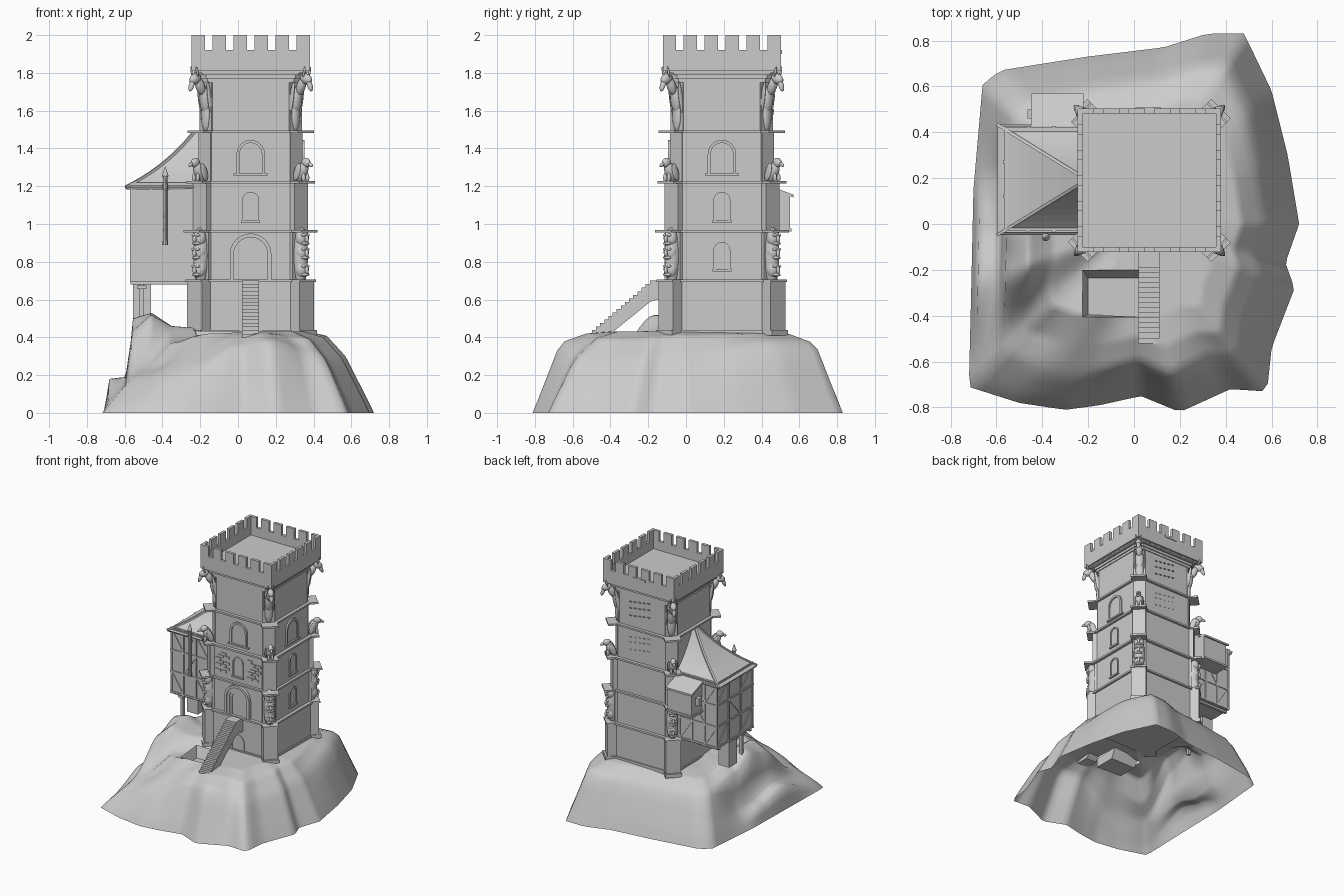
import bpy, bmesh, math
from mathutils import Vector, Matrix

if "Cube" in bpy.data.objects:
    bpy.data.objects.remove(bpy.data.objects["Cube"])

CX, CY = 0.067, 0.19          # tower axis
R2 = math.sqrt(2)

def finish(name, bm, smooth=False):
    bmesh.ops.remove_doubles(bm, verts=bm.verts, dist=1e-5)
    bmesh.ops.recalc_face_normals(bm, faces=bm.faces)
    me = bpy.data.meshes.new(name)
    bm.to_mesh(me); bm.free()
    for p in me.polygons:
        p.use_smooth = smooth
    ob = bpy.data.objects.new(name, me)
    bpy.context.collection.objects.link(ob)
    return ob

def add_box(bm, a, b, m=Matrix()):
    a, b = Vector(a), Vector(b)
    mat = m @ Matrix.Translation((a + b) / 2) @ Matrix.Diagonal((*(b - a), 1))
    bmesh.ops.create_cube(bm, size=1, matrix=mat)

def add_prism(bm, pts, vec):
    f = bm.faces.new([bm.verts.new(p) for p in pts])
    ext = bmesh.ops.extrude_face_region(bm, geom=[f], use_keep_orig=True)
    bmesh.ops.translate(bm, vec=vec, verts=[v for v in ext["geom"] if isinstance(v, bmesh.types.BMVert)])

def add_beam(bm, p, q, w):
    p, q = Vector(p), Vector(q)
    mat = Matrix.Translation((p + q) / 2) @ (q - p).to_track_quat('Z', 'Y').to_matrix().to_4x4()
    bmesh.ops.create_cube(bm, size=1, matrix=mat @ Matrix.Diagonal((w, w, (q - p).length, 1)))

def side(k):                  # local frame of a tower face: x along wall, -y outward
    return Matrix.Translation((CX, CY, 0)) @ Matrix.Rotation(k * math.pi / 2, 4, 'Z')

def interp(keys, t):
    for (a, va), (b, vb) in zip(keys, keys[1:]):
        if a <= t <= b:
            return va + (vb - va) * (t - a) / (b - a)
    return keys[-1][1]

# Rock mound: polar shell with a ramp path on the west side and a sunken pit in front
outline = [(.72, 0), (.67, .3), (.6, .58), (.48, .83), (.32, .83), (.13, .77), (-.2, .73), (-.58, .67),
           (-.66, .61), (-.7, .15), (-.71, -.3), (-.72, -.71), (-.5, -.78), (-.3, -.81), (-.15, -.79), (.03, -.75),
           (.2, -.82), (.42, -.72), (.58, -.73), (.6, -.54), (.7, -.28), (.66, -.17)]

def radius(a):                # straight-edged outline seen from the origin
    d = Vector((math.cos(a), math.sin(a)))
    for p, q in zip(outline, outline[1:] + outline[:1]):
        p, e = Vector(p), Vector(q) - Vector(p)
        den = d.x * e.y - d.y * e.x
        r, u = (p.x * e.y - p.y * e.x) / den, (p.x * d.y - p.y * d.x) / den
        if r > 0 and -1e-6 <= u <= 1 + 1e-6:
            return r

ring_t = [0, .5, .65, .79, .84, .96, 1]
spokes = [(0, (.43, .41, .3, .23, .06)), (50, (.43, .42, .38, .34, .08)), (90, (.43, .42, .36, .31, .09)),
          (140, (.43, .42, .36, .3, .09)), (163, (.45, .47, .4, .15, .06)), (180, (.46, .53, .5, .14, .12)),
          (200, (.46, .52, .43, .19, .18)), (225, (.37, .24, .18, .14, .04)), (247, (.42, .33, .24, .2, .06)),
          (270, (.43, .41, .35, .28, .08)), (285, (.43, .42, .38, .33, .08)), (315, (.43, .39, .28, .22, .06)),
          (360, (.43, .41, .3, .23, .06))]
bm = bmesh.new()
N = 144
levels = [1, .98, .96, .92, .88, .84, .815, .79, .75] + [.72 - .022 * i for i in range(25)]
rows = []
for t in levels:
    row = []
    for i in range(N):
        a = 360 * i / N
        for (a0, h0), (a1, h1) in zip(spokes, spokes[1:]):
            if a0 <= a < a1:
                s = (a - a0) / (a1 - a0)
                s = s * s * (3 - 2 * s)
                hs = [u + (v - u) * s for u, v in zip(h0, h1)]
        r = radius(math.radians(a)) * t
        x, y = r * math.cos(math.radians(a)), r * math.sin(math.radians(a))
        z = interp(list(zip(ring_t, [.43] + hs + [0])), t)
        row.append(bm.verts.new((x, y, z)))
    rows.append(row)
for r0, r1 in zip(rows, rows[1:]):
    for i in range(N):
        j = (i + 1) % N
        bm.faces.new((r0[i], r0[j], r1[j], r1[i]))
bm.faces.new(rows[-1])
PX0, PX1, PY0, PY1 = -.225, .02, -.405, -.2
for co, no in (((PX0, 0, 0), (1, 0, 0)), ((PX1, 0, 0), (1, 0, 0)), ((0, PY0, 0), (0, 1, 0)), ((0, PY1, 0), (0, 1, 0))):
    near = [f for f in bm.faces if PX0 - .05 < f.calc_center_median().x < PX1 + .05
            and PY0 - .05 < f.calc_center_median().y < PY1 + .05]
    geom = near + list({e for f in near for e in f.edges}) + list({v for f in near for v in f.verts})
    bmesh.ops.bisect_plane(bm, geom=geom, plane_co=co, plane_no=no)
inside = [f for f in bm.faces if PX0 < f.calc_center_median().x < PX1 and PY0 < f.calc_center_median().y < PY1]
bmesh.ops.delete(bm, geom=inside, context='FACES')
finish("rock_mound", bm, True)
bm = bmesh.new()
low = [bm.verts.new((x, y, .35)) for x, y in ((PX0 + .025, PY0 + .01), (PX1, PY0), (PX1, PY1 - .035), (PX0 + .025, PY1 - .035))]
top = [bm.verts.new(p) for p in ((PX0, PY0, .412), (PX1, PY0, .42), (PX1, PY1, .43), (PX0, PY1, .435))]
bm.faces.new(low)
for i in range(4):
    j = (i + 1) % 4
    bm.faces.new((low[i], low[j], top[j], top[i]))
finish("sunken_pit", bm)

# Tower storeys and ledges: square plan with diagonal corner buttresses
def plan(h, w, d):
    c = h - R2 * w
    a, b = (d - w) / R2, (d + w) / R2
    pts = []
    for k in range(4):
        m = side(k)
        pts += [m @ Vector(p) for p in ((-c, -h, 0), (c, -h, 0), (a, -b, 0), (b, -a, 0))]
    return pts

def storey(name, z0, z1, h, w, d):
    bm = bmesh.new()
    add_prism(bm, [p + Vector((0, 0, z0)) for p in plan(h, w, d)], (0, 0, z1 - z0))
    finish(name, bm)

for i, s in enumerate([(.41, .70, .29, .055, .42), (.70, .96, .28, .05, .365), (.96, 1.22, .28, .05, .38),
                       (1.22, 1.49, .272, .045, .345), (1.49, 1.78, .266, .045, .338)]):
    storey(f"storey_{i + 1}", *s)
for i, (z, h, d) in enumerate([(.70, .305, .428), (.963, .3, .442), (1.222, .297, .422), (1.49, .29, .414)]):
    storey(f"ledge_{i + 1}", z - .008, z + .006, h, .06, d)
storey("plinth", .41, .44, .3, .06, .435)
for i, (z, h) in enumerate([(1.75, .272), (1.77, .28), (1.79, .297)]):
    storey(f"cornice_{i + 1}", z, 1.81, h, .03, h * R2 - .03)

# Battlements
bm = bmesh.new()
H, T = .313, .022
for k in range(4):
    m = side(k)
    add_box(bm, (-H, -H, 1.81), (H - T, -H + T, 1.92), m)
    edges = [-H] + [v for i in range(5) for v in (-.2225 + .11125 * i - .02, -.2225 + .11125 * i + .02)] + [H - T]
    for a, b in zip(edges[::2], edges[1::2]):
        add_box(bm, (a, -H, 1.92), (b, -H + T, 2.0), m)
finish("battlements", bm)
bm = bmesh.new()
add_box(bm, (-.3, -.3, 1.8), (.3, .3, 1.85), side(0))
finish("roof_deck", bm)

# Arched frames with inset panels
def arch(name, k, z0, w, h, wall, band, depth):
    bm = bmesh.new()
    m = side(k)
    def path(r):
        arc = [(r * math.cos(math.pi * i / 12), z0 + h - w + r * math.sin(math.pi * i / 12)) for i in range(13)]
        return [(r, z0)] + arc + [(-r, z0)]
    P, Q = path(w), path(w - band)
    for i in range(len(P) - 1):
        quad = [P[i], P[i + 1], Q[i + 1], Q[i]]
        add_prism(bm, [m @ Vector((u, -wall + .01, z)) for u, z in quad], m.to_3x3() @ Vector((0, -depth - .01, 0)))
    add_prism(bm, [m @ Vector((u, -wall + .01, z)) for u, z in Q], m.to_3x3() @ Vector((0, -.013, 0)))
    finish(name, bm)

def sill(name, k, z, w, wall):
    bm = bmesh.new()
    add_box(bm, (-w, -wall - .015, z - .006), (w, -wall + .01, z + .006), side(k))
    finish(name, bm)

for i, (w, h, dep) in enumerate([(.11, .25, .024), (.09, .23, .015), (.07, .21, .008)]):
    arch(f"door_arch_{i + 1}", 0, .70, w, h, .28, .02, dep)
for k in (0, 1):
    arch(f"upper_window_{k}", k, 1.26, .075, .185, .272, .016, .012)
    sill(f"upper_sill_{k}", k, 1.262, .09, .272)
    arch(f"middle_window_{k}", k, 1.015, .045, .155, .28, .01, .01)
    sill(f"middle_sill_{k}", k, 1.012, .05, .28)
arch("lower_window", 1, .755, .045, .15, .28, .01, .01)
sill("lower_sill", 1, .755, .05, .28)
arch("cellar_arch", 0, .42, .06, .14, .29, .015, .006)

# Patches of proud stones beside the front niche, and cracks on the back
bm = bmesh.new()
for s in (-1, 1):
    for r in range(7):
        for c in range(2):
            if (r * 2 + c) % 5 != 3:
                u = s * (.115 + .05 * c) + (.012 if r % 2 else -.012)
                add_box(bm, (u - .022, -.285, 1.015 + r * .023), (u + .022, -.27, 1.034 + r * .023), side(0))
finish("proud_stones", bm)
bm = bmesh.new()
for z in (1.31, 1.37, 1.41, 1.58, 1.64, 1.69):
    for i in range(5):
        u = -.11 + i * .04
        add_box(bm, (u, -.275, z + i * .006), (u + .018, -.26, z + i * .006 + .005), side(2))
add_box(bm, (-.05, -.318, 1.9), (.06, -.3, 1.92), side(2))
finish("back_wall_slots", bm)

# Corner carvings, built from ellipsoids in a radial frame: (r, s, z, sizes, tilt)
def carving(name, parts):
    bm = bmesh.new()
    for k in range(4):
        m = Matrix.Translation((CX, CY, 0)) @ Matrix.Rotation(math.pi / 4 + k * math.pi / 2, 4, 'Z')
        for r, s, z, sx, sy, sz, tilt in parts:
            mat = m @ Matrix.Translation((r, s, z)) @ Matrix.Rotation(math.radians(tilt), 4, 'Y')
            bmesh.ops.create_uvsphere(bm, u_segments=12, v_segments=8, radius=1, matrix=mat @ Matrix.Diagonal((sx, sy, sz, 1)))
    finish(name, bm, True)

pair = lambda r, s, *rest: [(r, s, *rest), (r, -s, *rest)]
totem = [(.37, 0, .83, .045, .042, .16, 0)]
for z in (.76, .85, .925):
    totem += [(.385, 0, z, .034, .04, .05, 0), (.42, 0, z - .005, .012, .01, .02, 0),
              (.408, 0, z - .028, .02, .026, .01, 0)] + pair(.41, .016, z + .016, .012, .012, .008, 0)
carving("totem_heads", totem)
bird = [(.385, 0, 1.275, .032, .03, .06, 25), (.415, 0, 1.325, .03, .02, .025, 20), (.447, 0, 1.315, .02, .009, .01, 30),
        (.35, 0, 1.25, .03, .014, .015, 30)]
bird += pair(.375, .028, 1.275, .022, .008, .05, 20) + pair(.41, .014, 1.245, .012, .01, .025, 0)
carving("perched_gargoyles", bird)
beast = [(.337, 0, 1.58, .018, .03, .09, 0), (.347, 0, 1.66, .024, .032, .08, 8), (.378, 0, 1.73, .026, .025, .055, 25),
         (.415, 0, 1.768, .04, .024, .028, 20), (.443, 0, 1.735, .014, .016, .035, -20)]
beast += pair(.42, .02, 1.805, .007, .006, .03, 15) + pair(.342, .036, 1.66, .014, .008, .1, 10)
carving("horned_beast_brackets", beast)

# Entrance stair on a half arch
prof, n = [], 16
for i in range(n):
    y, z = -.52 + i * .35 / n, .40 + i * .3 / n
    prof += [(y, z), (y, z + .3 / n)]
prof += [(-.09, .70), (-.09, .59), (-.15, .6), (-.19, .588), (-.23, .555), (-.36, .45), (-.42, .4)]
bm = bmesh.new()
add_prism(bm, [(.02, y, z) for y, z in prof], (.092, 0, 0))
finish("entrance_stair", bm)

# Timber side house
X0, X1, Y0, Y1, Z0, Z1 = -.565, -.2, -.03, .42, .695, 1.22
bm = bmesh.new()
add_box(bm, (X0, Y0, Z0), (X1, Y1, Z1))
finish("house_walls", bm)
bm = bmesh.new()
zs = (.705, .87, 1.04, 1.205)
ys = [Y0 + (Y1 - Y0) * i / 3 for i in range(4)]
xs = [X0, -.46, -.35, -.24]
for z in zs:
    add_beam(bm, (X0, Y0 - .008, z), (X0, Y1 + .008, z), .014)
    for y in (Y0, Y1):
        add_beam(bm, (X0 - .008, y, z), (X1, y, z), .014)
for y in ys:
    add_beam(bm, (X0, y, Z0), (X0, y, Z1), .014)
for y in (Y0, Y1):
    for x in xs[1:]:
        add_beam(bm, (x, y, Z0), (x, y, Z1), .014)
for r, (za, zb) in enumerate(zip(zs, zs[1:])):
    for c in range(3):
        if (r + c) % 2 == 0:
            lo, hi = (za, zb) if c % 2 else (zb, za)
            add_beam(bm, (X0, ys[c], lo), (X0, ys[c + 1], hi), .011)
            for y in (Y0, Y1):
                add_beam(bm, (xs[c], y, lo), (xs[c + 1], y, hi), .011)
finish("house_timbers", bm)

# Flared half-hip roof leaning on the tower
def hip(s, sgn):
    return (-.595 + .365 * s, .193 + sgn * (.24 - .225 * s), 1.195 + .19 * s + .105 * s ** 2.5)
bm = bmesh.new()
rings = []
for i in range(9):
    a, b = Vector(hip(i / 8, -1)), Vector(hip(i / 8, 1))
    rings.append([bm.verts.new(p) for p in ((-.2, a.y, a.z), a, b, (-.2, b.y, b.z))])
for a, b in zip(rings, rings[1:]):
    for i in range(3):
        bm.faces.new((a[i], a[i + 1], b[i + 1], b[i]))
roof = finish("house_roof", bm)
mod = roof.modifiers.new("thickness", 'SOLIDIFY')
mod.thickness = .014
bm = bmesh.new()
for sgn in (-1, 1):
    for i in range(8):
        add_beam(bm, hip(i / 8, sgn), hip((i + 1) / 8, sgn), .014)
finish("roof_hips", bm)

# Lean-to closet at the back of the house
bm = bmesh.new()
add_box(bm, (-.435, .41, .97), (-.22, .55, 1.15))
add_box(bm, (-.445, .41, .96), (-.22, .558, .975))
add_box(bm, (-.465, .46, 1.04), (-.43, .5, 1.1))
add_prism(bm, [(-.45, .41, 1.2), (-.45, .57, 1.14), (-.45, .57, 1.155), (-.45, .41, 1.215)], (.23, 0, 0))
add_prism(bm, [(-.435, .41, 1.15), (-.435, .55, 1.15), (-.435, .41, 1.205)], (.21, 0, 0))
finish("closet", bm)

# Supports below the house
bm = bmesh.new()
add_box(bm, (-.555, .15, .48), (-.46, .25, .68))
add_beam(bm, (-.51, .03, .46), (-.51, .03, .7), .024)
add_beam(bm, (-.51, .03, .655), (-.51, .03, .675), .05)
for y in (.0, .39):
    add_beam(bm, (-.57, y, .69), (-.2, y, .69), .02)
finish("house_supports", bm)

# Pointed pole on the front of the house
bm = bmesh.new()
for z, r1, r2, d in ((1.08, .011, .011, .36), (1.28, .018, .001, .05), (1.245, .008, .018, .02), (.9, .016, .016, .02), (1.2, .016, .016, .02)):
    bmesh.ops.create_cone(bm, cap_ends=True, segments=10, radius1=r1, radius2=r2, depth=d,
                          matrix=Matrix.Translation((-.385, -.057, z)))
for z in (.98, 1.15):
    add_box(bm, (-.392, -.06, z), (-.378, -.03, z + .014))
finish("wall_spear", bm)
